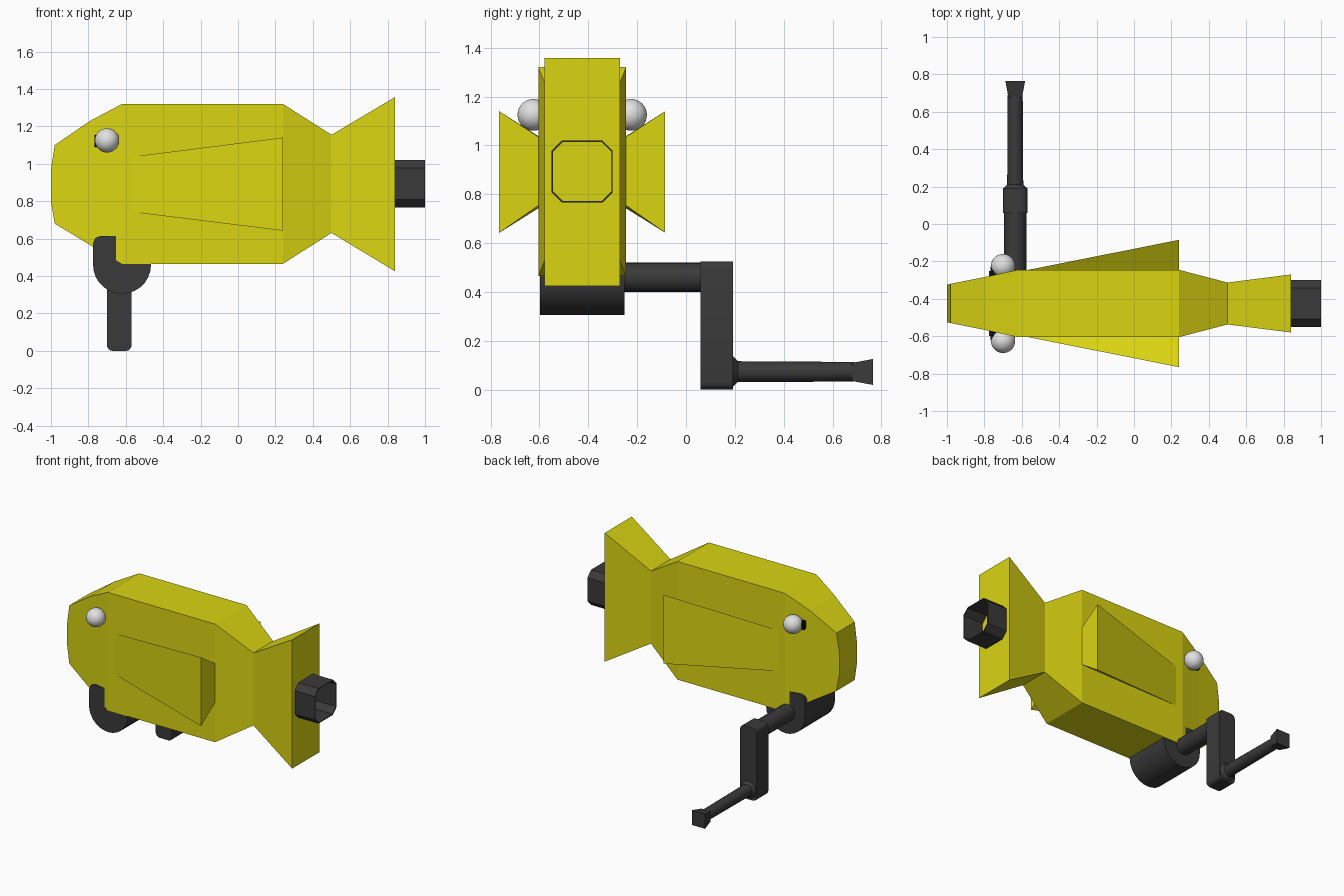
import bpy, bmesh, math
from mathutils import Vector

if "Cube" in bpy.data.objects:
    bpy.data.objects.remove(bpy.data.objects["Cube"])

CY = -0.425          # centre line of the fish body


def material(name, rgb):
    m = bpy.data.materials.new(name)
    m.diffuse_color = (*rgb, 1)
    m.use_nodes = True
    m.node_tree.nodes["Principled BSDF"].inputs["Base Color"].default_value = m.diffuse_color
    return m


YELLOW = material("yellow_paint", (0.70, 0.66, 0.006))
DARK = material("dark_metal", (0.042, 0.042, 0.042))
WHITE = material("eye_white", (0.75, 0.75, 0.75))
BLACK = material("pupil_black", (0.004, 0.004, 0.004))


def finish(bm, name, mat, smooth=False):
    bmesh.ops.recalc_face_normals(bm, faces=bm.faces)
    me = bpy.data.meshes.new(name)
    bm.to_mesh(me)
    bm.free()
    me.materials.append(mat)
    ob = bpy.data.objects.new(name, me)
    bpy.context.collection.objects.link(ob)
    if smooth:
        bpy.context.view_layer.objects.active = ob
        ob.select_set(True)
        bpy.ops.object.shade_smooth_by_angle(angle=math.radians(30))
        ob.select_set(False)
    return ob


def loft(name, rings, mat, smooth=False, closed=False):
    """Skin equal-sized rings; cap the ends, or join last to first."""
    bm = bmesh.new()
    vs = [[bm.verts.new(p) for p in r] for r in rings]
    n = len(vs[0])
    pairs = list(zip(vs, vs[1:])) + ([(vs[-1], vs[0])] if closed else [])
    for a, b in pairs:
        for i in range(n):
            j = (i + 1) % n
            bm.faces.new((a[i], a[j], b[j], b[i]))
    if not closed:
        bm.faces.new(vs[0])
        bm.faces.new(vs[-1])
    return finish(bm, name, mat, smooth)


def circle_y(x, y, z, r, n, turn=0.0):
    """Ring around the y axis."""
    return [(x + r * math.cos(2 * math.pi * (i + turn) / n), y,
             z + r * math.sin(2 * math.pi * (i + turn) / n)) for i in range(n)]


def rounded_rect(hw, hh, r, seg):
    """Rounded rectangle outline; seg=1 gives plain chamfers."""
    pts = []
    for k, (sx, sz) in enumerate(((1, 1), (-1, 1), (-1, -1), (1, -1))):
        for i in range(seg + 1):
            a = math.pi / 2 * (k + i / seg)
            pts.append((sx * (hw - r) + r * math.cos(a), sz * (hh - r) + r * math.sin(a)))
    return pts


# Fish body and tail: (x, half width, bottom, top)
stations = [(-1.0, 0.10, 0.80, 0.97), (-0.98, 0.105, 0.68, 1.10), (-0.79, 0.143, 0.565, 1.23),
            (-0.62, 0.18, 0.465, 1.32), (0.24, 0.18, 0.465, 1.32),
            (0.50, 0.112, 0.63, 1.155), (0.84, 0.155, 0.425, 1.357)]
loft("fish_body", [[(x, CY - w, lo), (x, CY + w, lo), (x, CY + w, hi), (x, CY - w, hi)]
                   for x, w, lo, hi in stations], YELLOW)

for side, label in ((-1, "front"), (1, "back")):
    # Wedge fin flaring out toward the tail
    bm = bmesh.new()
    y0, y1 = CY + side * 0.175, CY + side * 0.34
    lo = [bm.verts.new(p) for p in ((-0.59, y0, 0.745), (0.24, y1, 0.642), (0.24, y0, 0.757))]
    hi = [bm.verts.new(p) for p in ((-0.59, y0, 1.035), (0.24, y1, 1.14), (0.24, y0, 1.032))]
    bm.faces.new(lo)
    bm.faces.new(hi)
    for i in range(3):
        j = (i + 1) % 3
        bm.faces.new((lo[i], lo[j], hi[j], hi[i]))
    finish(bm, label + "_fin", YELLOW)

    # Eyeball
    bm = bmesh.new()
    bmesh.ops.create_uvsphere(bm, u_segments=32, v_segments=16, radius=0.065)
    bmesh.ops.translate(bm, verts=bm.verts, vec=(-0.70, CY + side * 0.20, 1.125))
    finish(bm, label + "_eye", WHITE, True)

    # Pupil on the forward, inner part of the eye
    rings = []
    for x in (-0.768, -0.735):
        rings.append([(x, CY + side * 0.165 + 0.032 * math.cos(a), 1.122 + 0.032 * math.sin(a))
                      for a in (2 * math.pi * i / 16 for i in range(16))])
    loft(label + "_pupil", rings, BLACK)

# Open octagonal tail socket
outer, inner = rounded_rect(0.125, 0.127, 0.042, 1), rounded_rect(0.119, 0.121, 0.040, 1)
loft("tail_socket", [[(x, CY + a, 0.893 + b) for a, b in prof]
                     for x, prof in ((0.84, outer), (1.0, outer), (1.0, inner), (0.84, inner))],
     DARK, closed=True)

# Reel drum: round underneath, squared on top with softened corners
R = 0.155
prof = [(R * math.cos(a), R * math.sin(a)) for a in
        (math.pi + math.pi * i / 14 for i in range(15))]
prof += [(R, 0.115), (R - 0.012, 0.143), (R - 0.04, R), (0.04 - R, R), (0.012 - R, 0.143), (-R, 0.115)]
loft("reel_drum", [[(-0.62 + a, CY + s * 0.173, 0.46 + b) for a, b in prof] for s in (-1, 1)],
     DARK, True)

# Axle from the drum to the crank
HX = -0.635
loft("crank_axle", [circle_y(HX, y, 0.46, 0.06, 16) for y in (-0.30, 0.08)], DARK, True)

# Crank arm with rounded ends
loft("crank_arm", [[(HX + a, y, 0.2625 + b) for a, b in rounded_rect(0.066, 0.2625, 0.03, 4)]
                   for y in (0.06, 0.193)], DARK, True)

# Handle rod with a small collar, then a flared square tip
loft("handle_rod", [circle_y(HX, y, 0.073, r, 12) for y, r in
                    ((0.17, 0.062), (0.193, 0.062), (0.212, 0.043), (0.69, 0.040))], DARK, True)
loft("handle_tip", [[(HX + sx * h, y, 0.072 + sz * h) for sx, sz in ((1, 1), (-1, 1), (-1, -1), (1, -1))]
                    for y, h in ((0.68, 0.037), (0.765, 0.053))], DARK)
